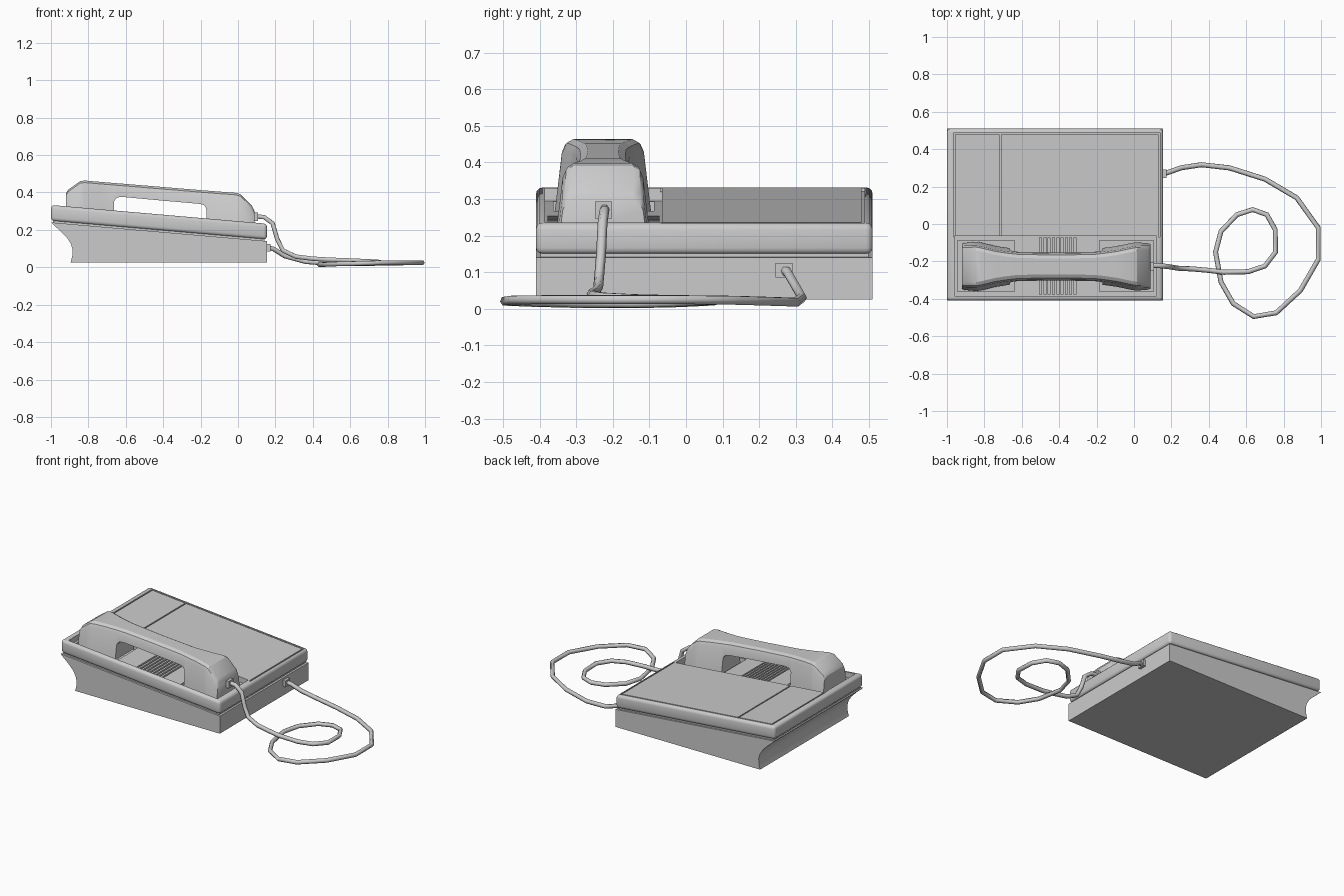
import bpy, bmesh, math

SLOPE = -0.1 / 1.155
X0, X1, Y0, Y1 = -1.0, 0.155, -0.41, 0.51


def top(x):
    """Height of the sloping top deck at x."""
    return 0.333 + SLOPE * (x + 1)


def loft(name, rings):
    """Solid skinned through rings of equal point count, with end caps."""
    bm = bmesh.new()
    vs = [[bm.verts.new(p) for p in r] for r in rings]
    n = len(vs[0])
    for a, b in zip(vs, vs[1:]):
        for i in range(n):
            j = (i + 1) % n
            bm.faces.new((a[i], a[j], b[j], b[i]))
    bm.faces.new(vs[0])
    bm.faces.new(vs[-1])
    bmesh.ops.recalc_face_normals(bm, faces=bm.faces)
    me = bpy.data.meshes.new(name)
    bm.to_mesh(me)
    bm.free()
    ob = bpy.data.objects.new(name, me)
    bpy.context.collection.objects.link(ob)
    return ob


def extrude_y(name, profile, y0, y1):
    return loft(name, [[(x, y, z) for x, z in profile] for y in (y0, y1)])


def slab(name, x0, x1, y0, y1, d0, d1):
    """Box following the deck slope, between depths d0 and d1 below it."""
    return extrude_y(name, [(x0, top(x0) - d1), (x1, top(x1) - d1),
                            (x1, top(x1) - d0), (x0, top(x0) - d0)], y0, y1)


def apply(ob, kind, **settings):
    bpy.context.view_layer.objects.active = ob
    m = ob.modifiers.new(kind, kind)
    for k, v in settings.items():
        setattr(m, k, v)
    bpy.ops.object.modifier_apply(modifier=m.name)


def cut(ob, *box):
    c = slab("cutter", *box)
    apply(ob, 'BOOLEAN', object=c, operation='DIFFERENCE', solver='EXACT')
    bpy.data.objects.remove(c)


def smooth(ob, angle=35):
    bpy.ops.object.select_all(action='DESELECT')
    ob.select_set(True)
    bpy.context.view_layer.objects.active = ob
    bpy.ops.object.shade_smooth_by_angle(angle=math.radians(angle))


# Lower body with a scooped left end
body = extrude_y("lower_body", [
    (-0.895, 0.025), (X1, 0.025), (X1, top(X1) - 0.093), (X0, top(X0) - 0.093),
    (-0.985, 0.225), (-0.95, 0.195), (-0.915, 0.16), (-0.893, 0.125),
    (-0.885, 0.095), (-0.886, 0.06)], Y0, Y1)
smooth(body)

# Inset strip that forms the shadow seam
slab("seam_core", X0 + 0.012, X1 - 0.012, Y0 + 0.012, Y1 - 0.012, 0.08, 0.1)

# Upper shell with rounded edges
shell = slab("upper_shell", X0, X1, Y0, Y1, 0, 0.085)
apply(shell, 'BEVEL', width=0.018, segments=3, limit_method='ANGLE')

# Handset tray, then the two deeper ear cups
cut(shell, -0.96, 0.12, -0.385, -0.065, -0.05, 0.035)
for a, b in ((-0.945, -0.64), (-0.185, 0.105)):
    cut(shell, a, b, -0.362, -0.088, 0.02, 0.08)

# Speaker slots in the tray
for i in range(9):
    x = -0.505 + i * 0.023
    cut(shell, x, x + 0.011, -0.378, -0.072, 0.02, 0.05)

# Panel outline and divider grooves
for box in ((-0.965, -0.957, -0.07, 0.487), (0.13, 0.138, -0.07, 0.487),
            (-0.965, 0.138, 0.479, 0.487), (-0.719, -0.711, -0.07, 0.483)):
    cut(shell, *box, -0.02, 0.01)
smooth(shell)

# Handset: stations of (x, bottom z, top z, half width)
stations = [
    (-0.920, 0.265, 0.395, 0.108), (-0.908, 0.265, 0.415, 0.111),
    (-0.845, 0.265, 0.460, 0.112), (-0.820, 0.260, 0.464, 0.108),
    (-0.740, 0.257, 0.457, 0.089), (-0.665, 0.255, 0.451, 0.078),
    (-0.662, 0.355, 0.451, 0.078), (-0.645, 0.374, 0.449, 0.076),
    (-0.615, 0.376, 0.447, 0.073), (-0.410, 0.357, 0.430, 0.070),
    (-0.215, 0.340, 0.414, 0.073), (-0.185, 0.335, 0.411, 0.076),
    (-0.170, 0.318, 0.410, 0.078), (-0.167, 0.210, 0.410, 0.078),
    (-0.090, 0.205, 0.404, 0.089), (-0.010, 0.200, 0.398, 0.106),
    (0.015, 0.200, 0.390, 0.110), (0.075, 0.195, 0.328, 0.112),
    (0.088, 0.195, 0.300, 0.110)]
CY = -0.227


def section(x, zb, zt, hw):
    mid = zt - 0.032
    half = [(hw + 0.12 * (mid - zb), zb), (hw, mid),
            (hw - 0.009, zt - 0.011), (hw - 0.028, zt)]
    return [(x, CY + w, z) for w, z in half] + \
           [(x, CY - w, z) for w, z in reversed(half)]


handset = loft("handset", [section(*s) for s in stations])
smooth(handset, 28)

# Cord sockets
for name, x, y, z in (("handset_plug", 0.092, -0.225, 0.27),
                      ("base_plug", 0.158, 0.268, 0.105)):
    bpy.ops.mesh.primitive_cube_add(size=1, location=(x, y, z))
    plug = bpy.context.object
    plug.name = name
    plug.scale = (0.03, 0.046, 0.046 if z > 0.2 else 0.04)

# Looping six-sided cord
path = [
    (0.09, -0.222, 0.273), (0.14, -0.223, 0.268), (0.185, -0.228, 0.235),
    (0.21, -0.232, 0.15), (0.24, -0.237, 0.09), (0.31, -0.24, 0.057),
    (0.40, -0.248, 0.046), (0.48, -0.258, 0.041), (0.61, -0.255, 0.036),
    (0.70, -0.225, 0.032), (0.757, -0.15, 0.028), (0.755, -0.03, 0.025),
    (0.71, 0.05, 0.024), (0.635, 0.077, 0.022), (0.55, 0.05, 0.02),
    (0.465, -0.04, 0.016), (0.436, -0.15, 0.014), (0.465, -0.31, 0.015),
    (0.53, -0.425, 0.018), (0.64, -0.495, 0.021), (0.76, -0.475, 0.024),
    (0.89, -0.355, 0.025), (0.985, -0.19, 0.025), (0.985, -0.02, 0.025),
    (0.87, 0.14, 0.023), (0.70, 0.24, 0.02), (0.51, 0.30, 0.018),
    (0.36, 0.317, 0.03), (0.25, 0.30, 0.06), (0.19, 0.278, 0.098),
    (0.155, 0.268, 0.107)]
curve = bpy.data.curves.new("cord", 'CURVE')
curve.dimensions = '3D'
curve.bevel_depth = 0.0135
curve.bevel_resolution = 1
curve.use_fill_caps = True
spline = curve.splines.new('POLY')
spline.points.add(len(path) - 1)
for pt, co in zip(spline.points, path):
    pt.co = (*co, 1)
bpy.context.collection.objects.link(bpy.data.objects.new("cord", curve))
